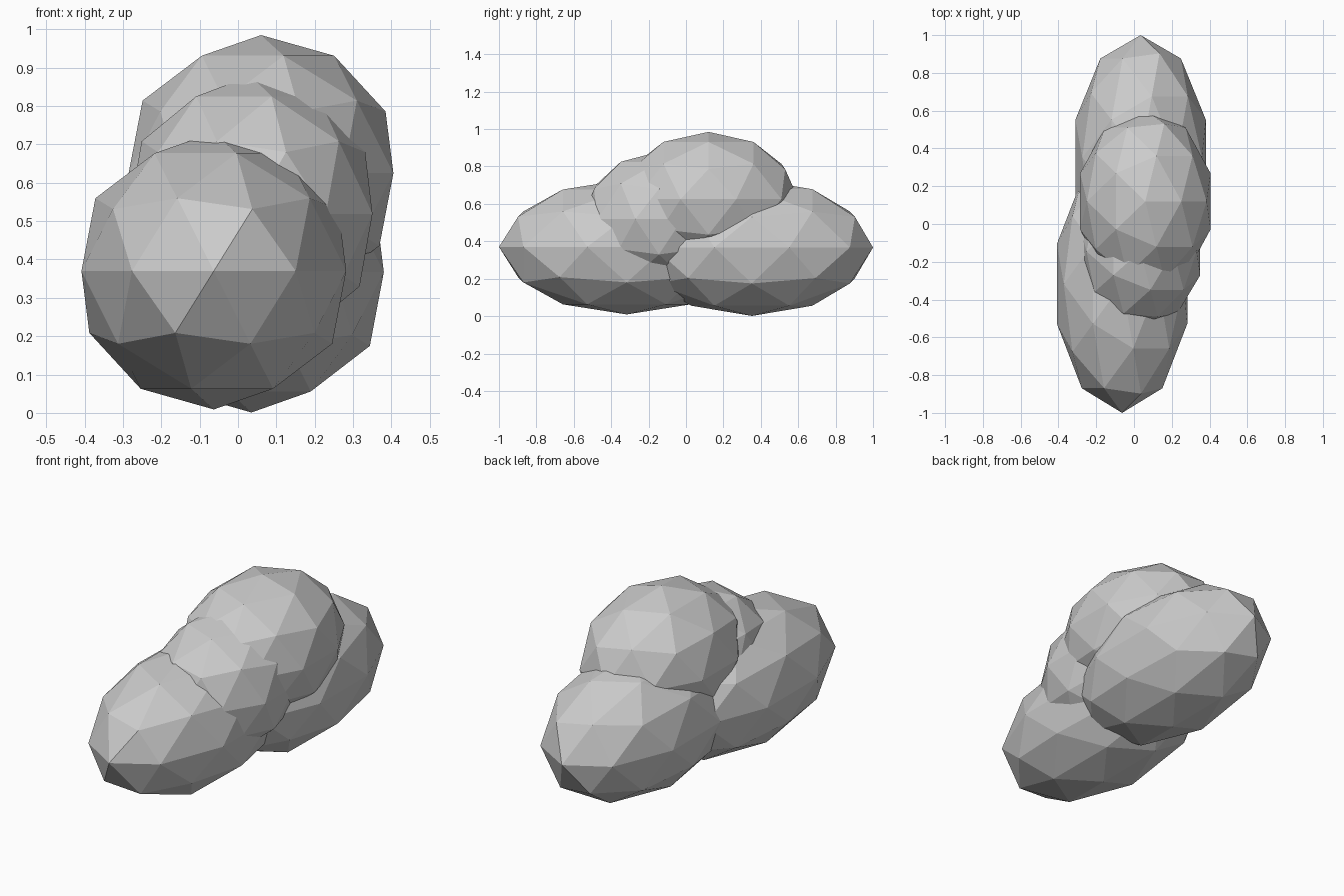
import bpy

if "Cube" in bpy.data.objects:
    bpy.data.objects.remove(bpy.data.objects["Cube"])


def boulder(name, center, radii):
    """Faceted 80-sided ico ball stretched to an ellipsoid."""
    bpy.ops.mesh.primitive_ico_sphere_add(subdivisions=2, radius=1, location=center)
    ob = bpy.context.object
    ob.name = name
    ob.scale = radii
    bpy.ops.object.transform_apply(location=False, rotation=False, scale=True)
    bpy.ops.object.shade_flat()
    return ob


# Two long lobes on the ground
boulder("front_lobe", (-0.063, -0.317, 0.37), (0.363, 0.683, 0.361))
boulder("back_lobe", (0.035, 0.352, 0.367), (0.363, 0.648, 0.366))

# Tall lobe on top and the small lobe filling the step in front of it
boulder("top_lobe", (0.06, 0.12, 0.625), (0.363, 0.482, 0.36))
boulder("middle_lobe", (0.033, -0.145, 0.519), (0.334, 0.407, 0.36))
